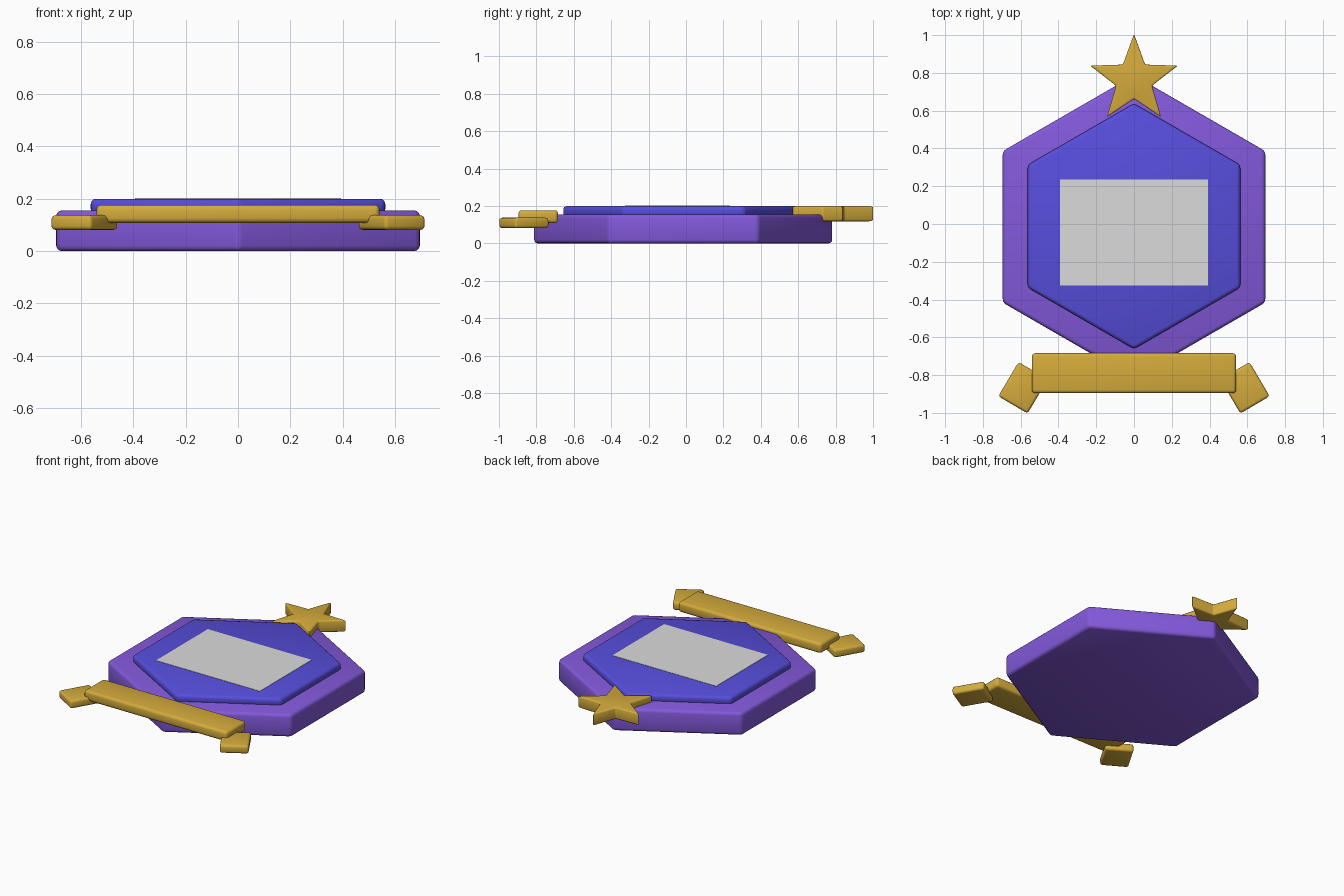
import bpy, bmesh
from math import sin, cos, pi, radians

cube = bpy.data.objects.get("Cube")
if cube:
    bpy.data.objects.remove(cube, do_unlink=True)


def material(name, rgb):
    m = bpy.data.materials.new(name)
    m.use_nodes = True
    m.diffuse_color = (*rgb, 1)
    m.node_tree.nodes["Principled BSDF"].inputs["Base Color"].default_value = (*rgb, 1)
    return m


purple = material("purple", (0.227, 0.10, 0.71))
blue = material("blue", (0.095, 0.076, 0.72))
gold = material("gold", (0.66, 0.41, 0.045))
grey = material("light grey", (0.71, 0.71, 0.71))


def prism(name, outline, z0, z1, mat, bevel=0.0):
    """Extrude a counter-clockwise outline from z0 to z1 with rounded edges."""
    bm = bmesh.new()
    face = bm.faces.new([bm.verts.new((x, y, z0)) for x, y in outline])
    top = bmesh.ops.extrude_face_region(bm, geom=[face])["geom"]
    bmesh.ops.translate(bm, vec=(0, 0, z1 - z0),
                        verts=[v for v in top if isinstance(v, bmesh.types.BMVert)])
    bmesh.ops.recalc_face_normals(bm, faces=bm.faces)
    mesh = bpy.data.meshes.new(name)
    bm.to_mesh(mesh)
    bm.free()
    obj = bpy.data.objects.new(name, mesh)
    bpy.context.collection.objects.link(obj)
    mesh.materials.append(mat)
    if bevel:
        mod = obj.modifiers.new("rounded_edges", "BEVEL")
        mod.width = bevel
        mod.segments = 3
        mod.limit_method = "ANGLE"
        mod.angle_limit = radians(25)
        bpy.ops.object.select_all(action="DESELECT")
        obj.select_set(True)
        bpy.context.view_layer.objects.active = obj
        bpy.ops.object.modifier_apply(modifier=mod.name)
        bpy.ops.object.shade_smooth_by_angle(angle=radians(35))
    return obj


def radial(radii, count, cy):
    """Points around (0, cy), first one towards +y, cycling through radii."""
    return [(-radii[i % len(radii)] * sin(2 * pi * i / count),
             cy + radii[i % len(radii)] * cos(2 * pi * i / count)) for i in range(count)]


def rectangle(cx, cy, hx, hy, angle=0.0):
    c, s = cos(angle), sin(angle)
    return [(cx + c * u * hx - s * v * hy, cy + s * u * hx + c * v * hy)
            for u, v in ((-1, -1), (1, -1), (1, 1), (-1, 1))]


# Badge body
prism("badge_base", radial([0.8025], 6, -0.015), 0, 0.155, purple, 0.02)
prism("inner_panel", radial([0.65], 6, -0.012), 0.14, 0.2, blue, 0.02)
prism("picture_plate", rectangle(0, -0.045, 0.393, 0.28), 0.197, 0.202, grey)

# Star at the back corner
prism("star", radial([0.244, 0.1], 10, 0.763), 0.118, 0.2, gold, 0.01)

# Ribbon with an angled tail at each end
prism("ribbon", rectangle(0, -0.79, 0.541, 0.106), 0.108, 0.177, gold, 0.018)
for side, label in ((1, "left"), (-1, "right")):
    prism("ribbon_tail_" + label,
          rectangle(side * 0.5875, -0.867, 0.105, 0.09, side * radians(-59.5)),
          0.081, 0.137, gold, 0.015)
